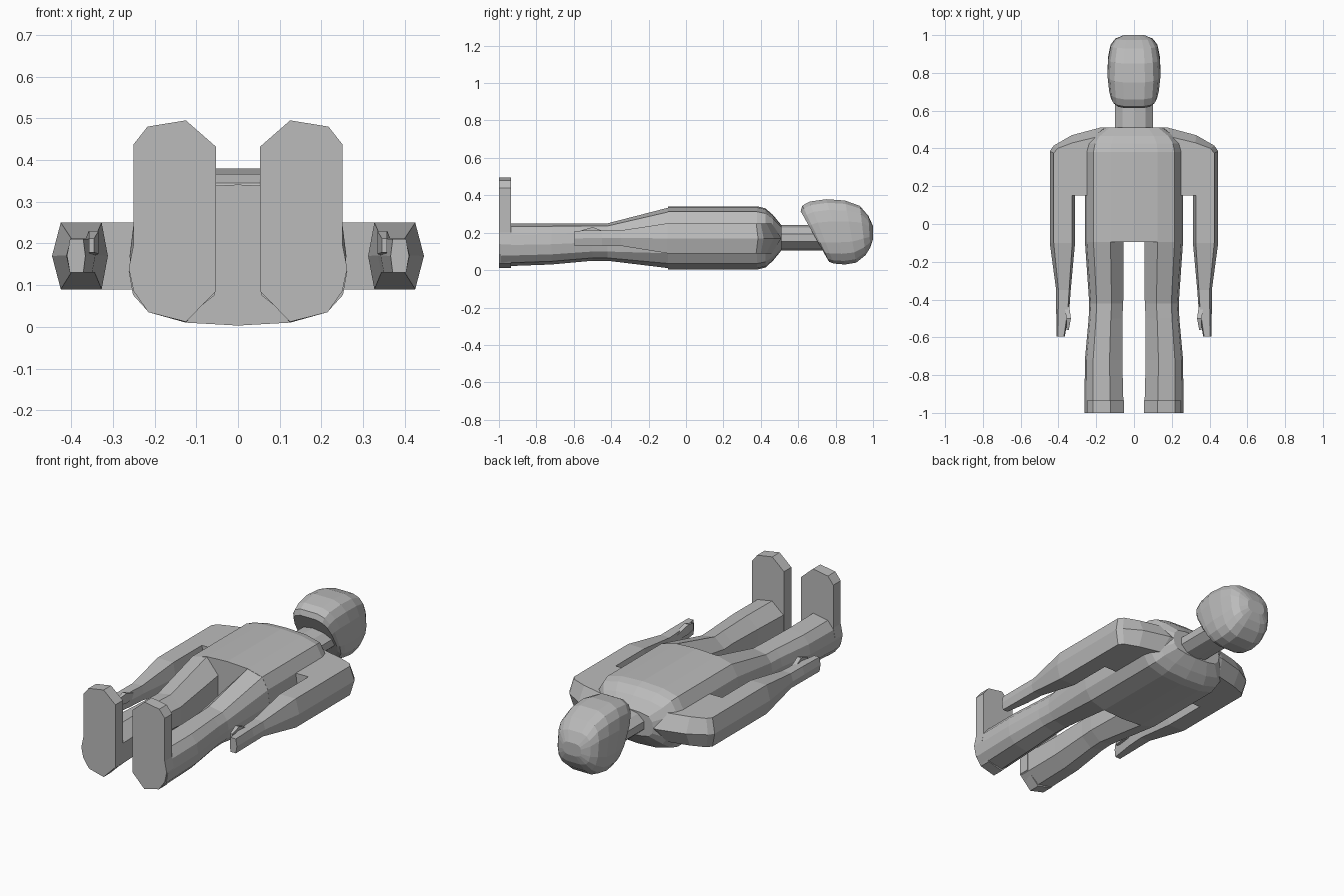
import bpy, bmesh, math

if "Cube" in bpy.data.objects:
    bpy.data.objects.remove(bpy.data.objects["Cube"])

grey = bpy.data.materials.new("plain_grey")
grey.diffuse_color = (0.5, 0.5, 0.5, 1)
grey.use_nodes = True
grey.node_tree.nodes["Principled BSDF"].inputs["Base Color"].default_value = grey.diffuse_color


def loft(name, rings, mirror=False):
    """Skin equal-length rings of points, cap both ends, optionally mirror in x."""
    bm = bmesh.new()
    rows = [[bm.verts.new(p) for p in ring] for ring in rings]
    n = len(rows[0])
    for a, b in zip(rows, rows[1:]):
        for i in range(n):
            j = (i + 1) % n
            bm.faces.new((a[i], a[j], b[j], b[i]))
    bm.faces.new(rows[0])
    bm.faces.new(rows[-1])
    bmesh.ops.recalc_face_normals(bm, faces=bm.faces)
    mesh = bpy.data.meshes.new(name)
    bm.to_mesh(mesh)
    bm.free()
    mesh.materials.append(grey)
    obj = bpy.data.objects.new(name, mesh)
    bpy.context.collection.objects.link(obj)
    if mirror:
        obj.modifiers.new("mirror", 'MIRROR').use_mirror_merge = False
    return obj


def fit(section, y, x0, x1, z0, z1):
    """Stretch an x/z section to the given bounds at depth y."""
    xs, zs = [p[0] for p in section], [p[1] for p in section]
    ax, bx, az, bz = min(xs), max(xs), min(zs), max(zs)
    return [(x0 + (x - ax) / (bx - ax) * (x1 - x0), y,
             z0 + (z - az) / (bz - az) * (z1 - z0)) for x, z in section]


# Torso: rounded box section that closes in towards the neck
half = [(.125, .01), (.215, .035), (.25, .09), (.26, .17),
        (.25, .25), (.215, .312), (.125, .335)]
torso = [(0, .003)] + half + [(0, .341)] + [(-x, z) for x, z in reversed(half)]
loft("torso", [fit(torso, y, -w, w, z0, z1) for y, w, z0, z1 in [
    (-.095, .26, .003, .341), (.38, .26, .003, .341), (.425, .25, .014, .33),
    (.465, .22, .05, .295), (.51, .155, .105, .24)]])

# Neck
neck = [(math.cos(a), math.sin(a)) for a in [math.pi * (k + .5) / 5 for k in range(10)]]
loft("neck", [fit(neck, y, -.1, .1, .105, .24) for y in (.48, .78)])

# Head: tilted squarish rings from the jaw line to the crown
head = []
for yb, zb, yf, zf, w in [
        (.75, .07, .613, .315, .115), (.765, .045, .622, .345, .125),
        (.79, .035, .66, .366, .133), (.85, .03, .75, .379, .142),
        (.91, .04, .85, .372, .138), (.96, .08, .93, .343, .125),
        (.985, .12, .975, .29, .10), (1.0, .165, 1.0, .235, .055)]:
    ring = []
    for k in range(16):
        a = 2 * math.pi * (k + .5) / 16
        c, s = math.cos(a), math.sin(a)
        x = math.copysign(abs(c) ** .55, c)
        t = .5 + .5 * math.copysign(abs(s) ** .7, s) / math.sin(math.pi * 7 / 16) ** .7
        ring.append((x * w, yb + (yf - yb) * t, zb + (zf - zb) * t))
    head.append(ring)
loft("head", head)

# Legs
leg = [(.055, .09), (.125, .01)] + half[1:] + [(.055, .25)]
loft("leg", [fit(leg, *r) for r in [
    (-.09, .055, .26, .01, .335), (-.42, .057, .237, .05, .25),
    (-.50, .062, .24, .05, .25), (-.72, .062, .26, .03, .25),
    (-.99, .055, .262, .02, .25)]], mirror=True)

# Feet: upright slabs with clipped toes
foot = [(.053, .085), (.125, .012), (.215, .035), (.25, .085), (.262, .14),
        (.25, .2), (.25, .438), (.217, .48), (.125, .495), (.053, .432)]
loft("foot", [[(x, y, z) for x, z in foot] for y in (-1, -.935)], mirror=True)

# Shoulders: outline widest at mid thickness
ridge = [(.1, .15), (.1, .51), (.18, .51), (.33, .47), (.425, .415), (.446, .385), (.446, .15)]
edge = [(.1, .15), (.1, .46), (.2, .46), (.325, .43), (.405, .40), (.425, .375), (.425, .15)]
loft("shoulder", [[(x, y, z) for x, y in o]
                  for o, z in ((edge, .09), (ridge, .17), (edge, .25))], mirror=True)

# Arms and hands: one tapering hexagonal run
arm = [(.312, .17), (.327, .25), (.425, .25), (.446, .17), (.425, .09), (.327, .09)]
loft("arm", [fit(arm, *r) for r in [
    (.155, .312, .446, .09, .25), (-.1, .312, .446, .09, .25),
    (-.35, .335, .412, .13, .212), (-.45, .342, .412, .13, .212),
    (-.595, .366, .41, .13, .21)]], mirror=True)

# Thumbs
box = [(0, 0), (1, 0), (1, 1), (0, 1)]
loft("thumb", [fit(box, *r) for r in [
    (-.42, .345, .37, .17, .2), (-.50, .334, .358, .175, .23),
    (-.56, .345, .357, .178, .212)]], mirror=True)
